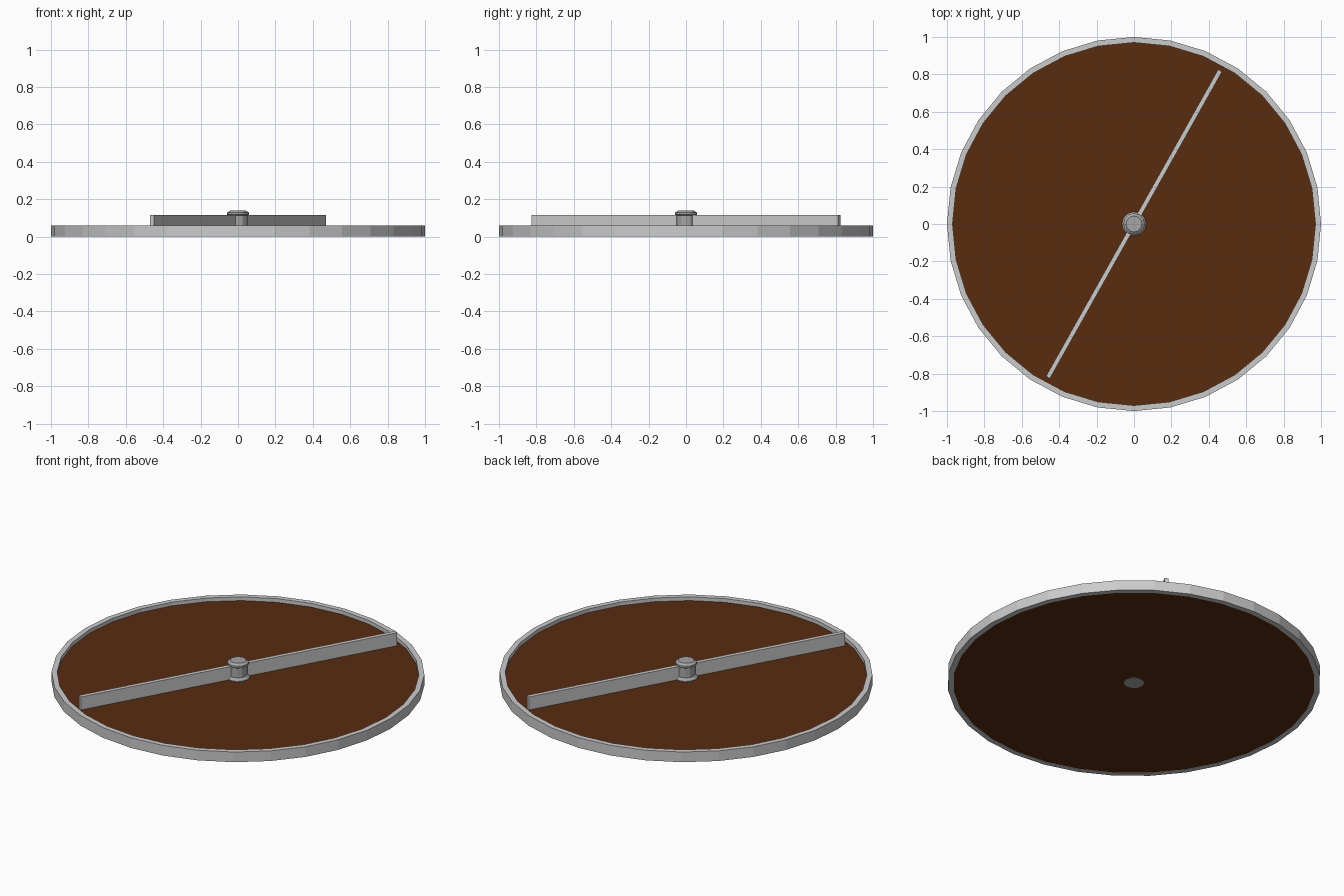
import bpy, bmesh, math
from mathutils import Matrix

if "Cube" in bpy.data.objects:
    bpy.data.objects.remove(bpy.data.objects["Cube"])


def material(name, rgb):
    m = bpy.data.materials.new(name)
    m.diffuse_color = (*rgb, 1)
    m.use_nodes = True
    m.node_tree.nodes["Principled BSDF"].inputs["Base Color"].default_value = m.diffuse_color
    return m


steel = material("light steel", (0.60, 0.60, 0.60))
brown = material("dark brown", (0.10, 0.025, 0.005))
grey = material("hub grey", (0.38, 0.38, 0.38))


def finish(name, bm, mat):
    bmesh.ops.recalc_face_normals(bm, faces=bm.faces)
    me = bpy.data.meshes.new(name)
    bm.to_mesh(me)
    bm.free()
    me.materials.append(mat)
    ob = bpy.data.objects.new(name, me)
    bpy.context.collection.objects.link(ob)
    return ob


def lathe(name, profile, sides, mat, closed=False):
    """Turn an (r, z) profile round z; an open profile gets end caps."""
    bm = bmesh.new()
    rings = [[bm.verts.new((r * math.cos(2 * math.pi * i / sides),
                            r * math.sin(2 * math.pi * i / sides), z))
              for i in range(sides)] for r, z in profile]
    pairs = list(zip(rings, rings[1:]))
    if closed:
        pairs.append((rings[-1], rings[0]))
    else:
        bm.faces.new(rings[0])
        bm.faces.new(rings[-1])
    for a, b in pairs:
        for i in range(sides):
            j = (i + 1) % sides
            bm.faces.new((a[i], a[j], b[j], b[i]))
    return finish(name, bm, mat)


# Outer rim
lathe("rim", [(1, 0), (1, 0.06), (0.97, 0.06), (0.97, 0)], 32, steel, closed=True)

# Brown plate inside the rim
lathe("plate", [(0.97, 0.002), (0.97, 0.038)], 32, brown)

# Central hub: flared foot, shaft and bevelled cap, showing through underneath
lathe("hub", [(0.055, 0), (0.055, 0.034), (0.065, 0.034), (0.065, 0.042), (0.05, 0.055),
              (0.05, 0.112), (0.058, 0.117), (0.058, 0.128), (0.043, 0.139)], 12, grey)

# Diagonal divider bar
bm = bmesh.new()
bmesh.ops.create_cube(bm, size=1, matrix=Matrix.Translation((0, 0, 0.0765))
                      @ Matrix.Rotation(math.radians(60.7), 4, 'Z')
                      @ Matrix.Diagonal((1.88, 0.024, 0.077, 1)))
finish("divider_bar", bm, steel)
